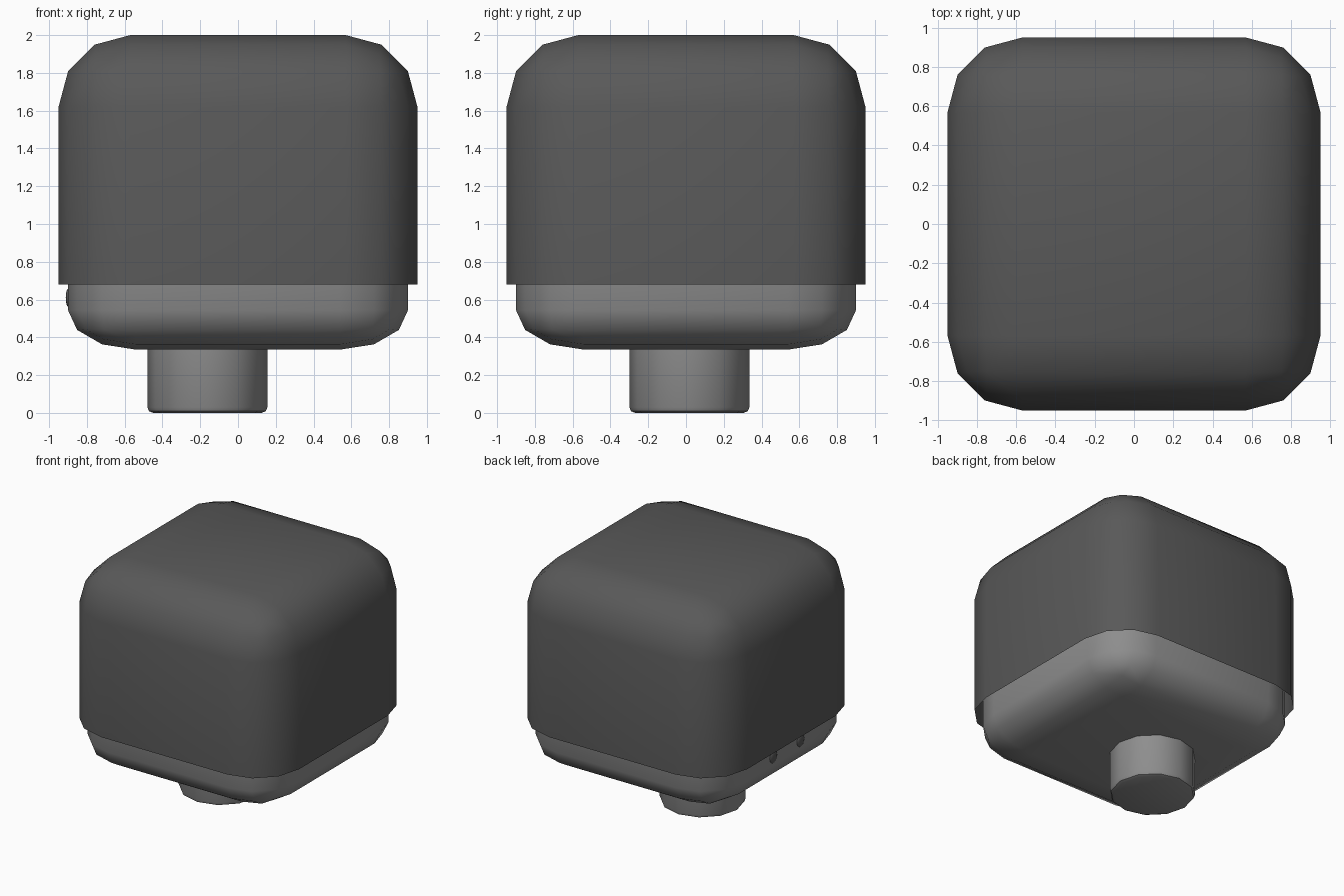
import bpy, bmesh, math
from mathutils import Matrix, Vector

old = bpy.data.objects.get("Cube")
if old:
    bpy.data.objects.remove(old, do_unlink=True)


def material(name, value):
    mat = bpy.data.materials.new(name)
    mat.use_nodes = True
    color = (value, value, value, 1)
    mat.diffuse_color = color
    mat.node_tree.nodes["Principled BSDF"].inputs["Base Color"].default_value = color
    return mat


charcoal = material("charcoal", 0.1)
grey = material("mid grey", 0.27)


def finish(name, bm, mat, angle=40):
    mesh = bpy.data.meshes.new(name)
    bm.to_mesh(mesh)
    bm.free()
    mesh.materials.append(mat)
    obj = bpy.data.objects.new(name, mesh)
    bpy.context.collection.objects.link(obj)
    bpy.ops.object.select_all(action="DESELECT")
    obj.select_set(True)
    bpy.context.view_layer.objects.active = obj
    bpy.ops.object.shade_smooth_by_angle(angle=math.radians(angle))
    return obj


def rounded_cube(size, radius):
    bm = bmesh.new()
    bmesh.ops.create_cube(bm, size=size)
    bmesh.ops.bevel(bm, geom=bm.edges[:], offset=radius, segments=3,
                    profile=0.5, affect="EDGES")
    return bm


# Cover: rounded cube, open at the bottom
bm = rounded_cube(1.9, 0.38)
bmesh.ops.translate(bm, verts=bm.verts, vec=(0, 0, 1.05))
bmesh.ops.bisect_plane(bm, geom=bm.verts[:] + bm.edges[:] + bm.faces[:],
                       plane_co=(0, 0, 0.68), plane_no=(0, 0, -1), clear_outer=True)
finish("cover", bm, charcoal)

# Base: flatter rounded block nested inside the cover
bm = rounded_cube(1.8, 0.36)
bmesh.ops.scale(bm, verts=bm.verts, vec=(1, 1, 0.58))
bmesh.ops.translate(bm, verts=bm.verts, vec=(0, 0, 0.335 + 0.9 * 0.58))
finish("base", bm, grey, 60)

# Stem: short cylinder with a softened lower rim
bm = bmesh.new()
bmesh.ops.create_cone(bm, cap_ends=True, segments=12, radius1=0.318, radius2=0.318,
                      depth=0.4, matrix=Matrix.Translation((-0.162, 0.018, 0.2)))
rim = [e for e in bm.edges if all(v.co.z < 0.01 for v in e.verts)]
bmesh.ops.bevel(bm, geom=rim, offset=0.03, segments=2, profile=0.5, affect="EDGES")
finish("stem", bm, grey)

# Two small domed buttons on the side of the base
for name, y in (("back_button", 0.16), ("front_button", -0.19)):
    bm = bmesh.new()
    bmesh.ops.create_uvsphere(bm, u_segments=16, v_segments=8, radius=0.05)
    bmesh.ops.scale(bm, verts=bm.verts, vec=(0.3, 1, 1))
    bmesh.ops.translate(bm, verts=bm.verts, vec=Vector((-0.897, y, 0.61)))
    finish(name, bm, charcoal, 60)
